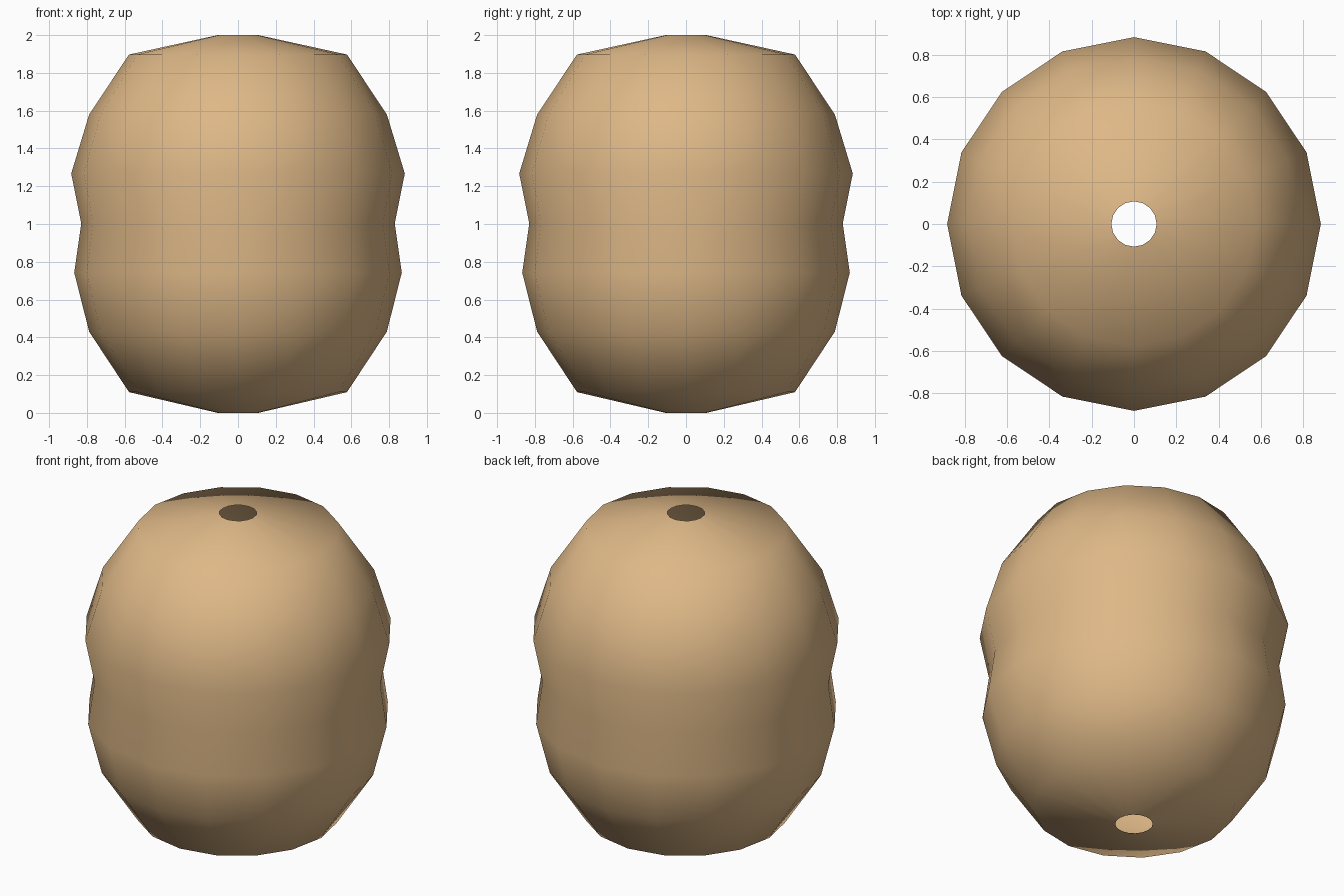
import bpy
import bmesh
from math import tau

cube = bpy.data.objects.get("Cube")
if cube:
    bpy.data.objects.remove(cube, do_unlink=True)

# Tan material
tan = bpy.data.materials.new("tan wood")
tan.use_nodes = True
colour = (0.73, 0.479, 0.242, 1)
tan.diffuse_color = colour
tan.node_tree.nodes["Principled BSDF"].inputs["Base Color"].default_value = colour

# Half outline (radius, height) from the lower hole to the upper hole
SIDES = 16
profile = [(0.107, 0), (0.577, 0.11), (0.788, 0.43), (0.867, 0.742),
           (0.83, 1.003), (0.883, 1.267), (0.788, 1.58), (0.577, 1.897),
           (0.107, 2)]

# Lathe the outline into an open shell
bm = bmesh.new()
verts = [bm.verts.new((r, 0, z)) for r, z in profile]
edges = [bm.edges.new(pair) for pair in zip(verts, verts[1:])]
bmesh.ops.spin(bm, geom=verts + edges, cent=(0, 0, 0), axis=(0, 0, 1),
               angle=tau, steps=SIDES, use_merge=False)
bmesh.ops.remove_doubles(bm, verts=bm.verts[:], dist=0.001)

# Turn faces outward and shade the whole surface smoothly
bm.normal_update()
inward = [f for f in bm.faces
          if f.normal.x * f.calc_center_median().x
          + f.normal.y * f.calc_center_median().y < 0]
bmesh.ops.reverse_faces(bm, faces=inward)
for face in bm.faces:
    face.smooth = True

mesh = bpy.data.meshes.new("bead_shell")
bm.to_mesh(mesh)
bm.free()
mesh.materials.append(tan)
bead = bpy.data.objects.new("bead_shell", mesh)
bpy.context.collection.objects.link(bead)
